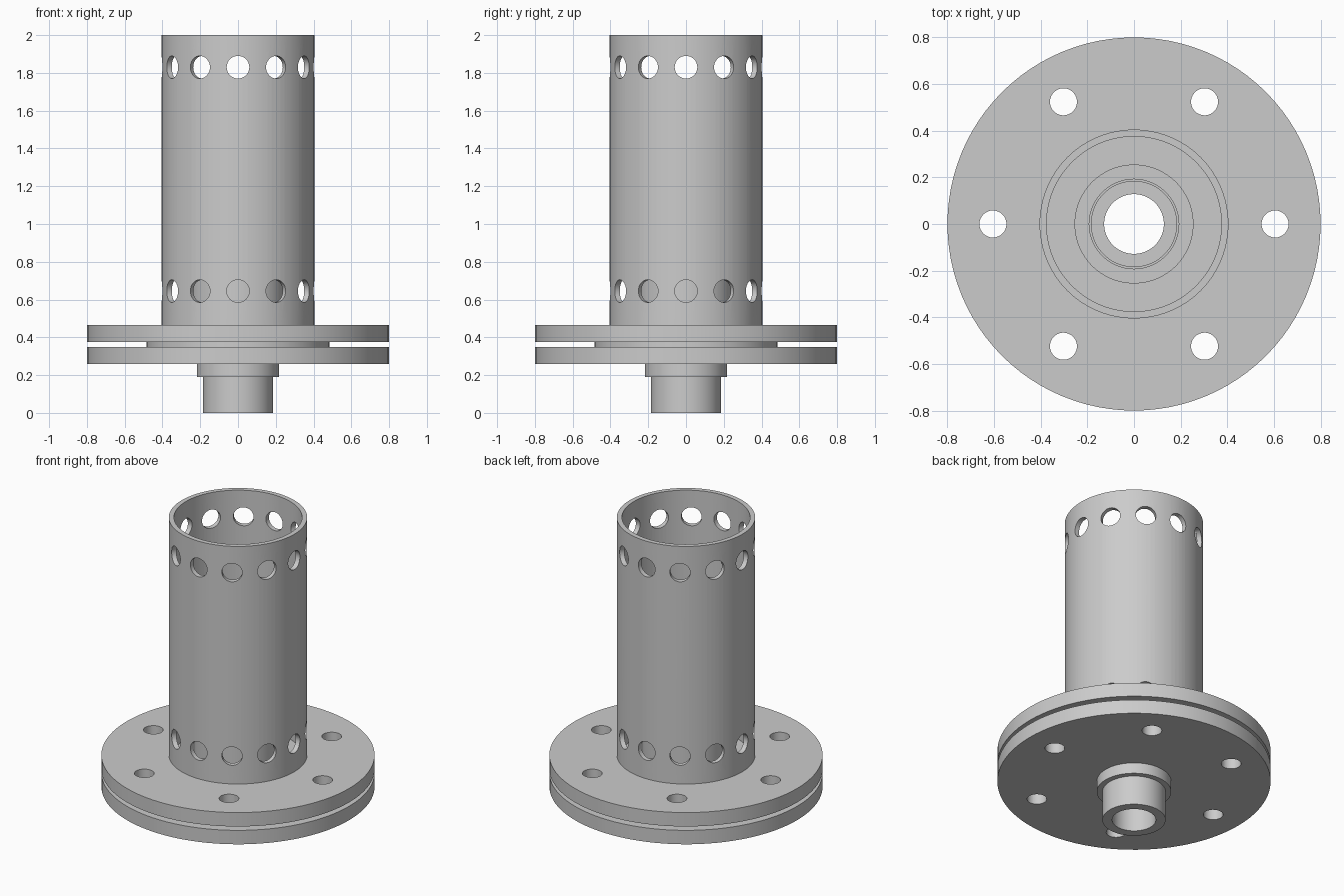
import bpy, bmesh, math
from mathutils import Matrix, Vector

cube = bpy.data.objects.get("Cube")
if cube:
    bpy.data.objects.remove(cube, do_unlink=True)

SIDES = 96
steel = bpy.data.materials.new("grey steel")
steel.use_nodes = True
grey = (0.6, 0.6, 0.6, 1)
steel.diffuse_color = grey
steel.node_tree.nodes["Principled BSDF"].inputs["Base Color"].default_value = grey


def add_object(name, bm):
    bmesh.ops.recalc_face_normals(bm, faces=bm.faces)
    mesh = bpy.data.meshes.new(name)
    bm.to_mesh(mesh)
    bm.free()
    mesh.materials.append(steel)
    obj = bpy.data.objects.new(name, mesh)
    bpy.context.collection.objects.link(obj)
    return obj


def lathe(name, profile):
    """Revolve a closed (radius, height) profile around z."""
    bm = bmesh.new()
    rings = [[bm.verts.new((r * math.cos(a), r * math.sin(a), z)) for r, z in profile]
             for a in (2 * math.pi * i / SIDES for i in range(SIDES))]
    n = len(profile)
    for i in range(SIDES):
        here, there = rings[i], rings[(i + 1) % SIDES]
        for j in range(n):
            k = (j + 1) % n
            bm.faces.new((here[j], there[j], there[k], here[k]))
    return add_object(name, bm)


def ring(name, inner, outer, bottom, top):
    return lathe(name, [(inner, bottom), (outer, bottom), (outer, top), (inner, top)])


def drill(obj, count, distance, height, radius, depth, radial):
    """Cut a circle of round holes, either along z or pointing outwards."""
    bm = bmesh.new()
    for i in range(count):
        matrix = Matrix.Rotation(2 * math.pi * i / count, 4, "Z")
        matrix = matrix @ Matrix.Translation(Vector((distance, 0, height)))
        if radial:
            matrix = matrix @ Matrix.Rotation(math.pi / 2, 4, "Y")
        bmesh.ops.create_cone(bm, cap_ends=True, segments=32, radius1=radius,
                              radius2=radius, depth=depth, matrix=matrix)
    cutter = add_object("hole_cutter", bm)
    cutter.hide_render = True
    cut = obj.modifiers.new("holes", "BOOLEAN")
    cut.operation = "DIFFERENCE"
    cut.solver = "EXACT"
    cut.object = cutter
    graph = bpy.context.evaluated_depsgraph_get()
    mesh = bpy.data.meshes.new_from_object(obj.evaluated_get(graph))
    obj.modifiers.clear()
    obj.data = mesh
    bpy.data.objects.remove(cutter, do_unlink=True)


# Bolted flanges with a thin spacer between them
lower_flange = ring("lower_flange", 0.185, 0.8, 0.26, 0.35)
spacer = ring("spacer", 0.185, 0.485, 0.35, 0.375)
upper_flange = ring("upper_flange", 0.25, 0.8, 0.375, 0.465)
for flange in (lower_flange, upper_flange):
    drill(flange, 6, 0.605, 0.36, 0.058, 0.4, False)

# Outer tube with a row of holes near each end
outer_tube = ring("outer_tube", 0.375, 0.405, 0.465, 2.0)
for height in (0.645, 1.83):
    drill(outer_tube, 12, 0.4, height, 0.06, 0.2, True)

# Inner sleeve, and the hollow shaft that comes out below
sleeve = ring("inner_sleeve", 0.192, 0.255, 0.375, 0.85)
shaft = lathe("hollow_shaft", [(0.128, 0), (0.185, 0), (0.185, 0.19), (0.218, 0.19),
                               (0.218, 0.26), (0.185, 0.26), (0.185, 0.84), (0.128, 0.84)])

# Smooth round walls, crisp edges
bpy.ops.object.select_all(action="DESELECT")
for obj in (lower_flange, spacer, upper_flange, outer_tube, sleeve, shaft):
    obj.select_set(True)
bpy.context.view_layer.objects.active = outer_tube
bpy.ops.object.shade_smooth_by_angle(angle=math.radians(30))
